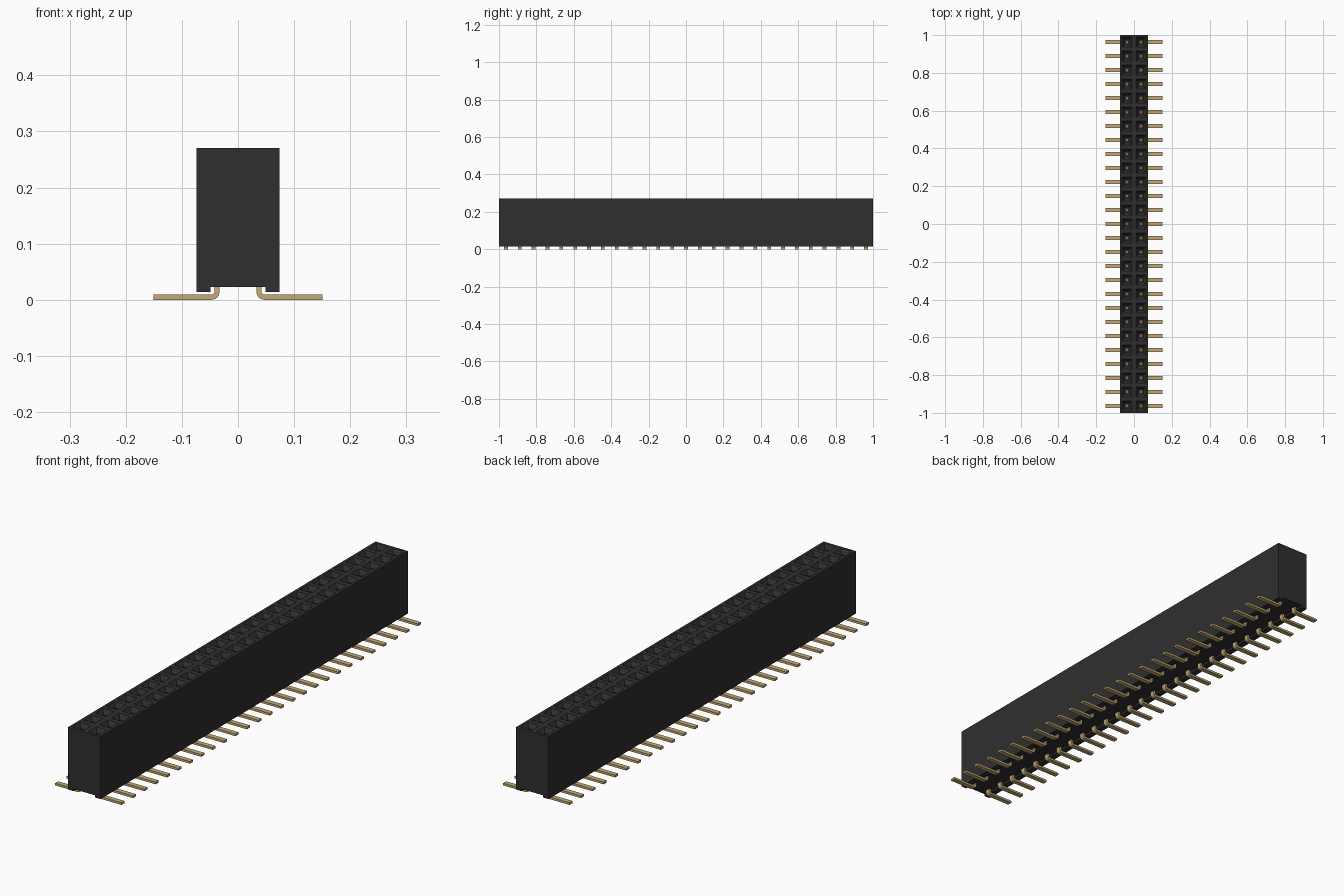
import bpy, bmesh, math

if "Cube" in bpy.data.objects:
    bpy.data.objects.remove(bpy.data.objects["Cube"])

ROWS = 27
PITCH = 2.0 / ROWS
HALF_W = PITCH
TOP = 0.27


def material(name, rgb):
    m = bpy.data.materials.new(name)
    m.diffuse_color = (*rgb, 1.0)
    m.use_nodes = True
    m.node_tree.nodes["Principled BSDF"].inputs["Base Color"].default_value = m.diffuse_color
    return m


def finish(bm, name, mat):
    me = bpy.data.meshes.new(name)
    bm.to_mesh(me)
    bm.free()
    me.materials.append(mat)
    ob = bpy.data.objects.new(name, me)
    bpy.context.collection.objects.link(ob)
    return ob


def extrude_profile(bm, pts, y0, y1, skip=()):
    """Prism along y from an x-z outline, leaving out the listed edges."""
    a = [bm.verts.new((x, y0, z)) for x, z in pts]
    b = [bm.verts.new((x, y1, z)) for x, z in pts]
    faces = [bm.faces.new(a), bm.faces.new(b[::-1])]
    n = len(pts)
    for i in range(n):
        if i not in skip:
            j = (i + 1) % n
            faces.append(bm.faces.new((a[i], b[i], b[j], a[j])))
    return faces


black = material("black_plastic", (0.028, 0.028, 0.028))
gold = material("gold_metal", (0.56, 0.40, 0.18))

row_y = [-1 + PITCH * (i + 0.5) for i in range(ROWS)]

# Housing: outline with a channel underneath, open at the top edge
bm = bmesh.new()
outline = [(-HALF_W, 0.014), (-0.049, 0.014), (-0.049, 0.023), (0.049, 0.023),
           (0.049, 0.014), (HALF_W, 0.014), (HALF_W, TOP), (-HALF_W, TOP)]
extrude_profile(bm, outline, -1, 1, skip=(6,))

# Socket openings: flat rim, tapered lead-in, square shaft and floor
rings = [(PITCH / 2, TOP), (0.026, TOP), (0.013, TOP - 0.018), (0.013, 0.15)]
for y in row_y:
    for x in (-PITCH / 2, PITCH / 2):
        loops = [[bm.verts.new((x + sx * h, y + sy * h, z))
                  for sx, sy in ((-1, -1), (1, -1), (1, 1), (-1, 1))]
                 for h, z in rings]
        for a, b in zip(loops, loops[1:]):
            for i in range(4):
                j = (i + 1) % 4
                bm.faces.new((a[i], a[j], b[j], b[i]))
        bm.faces.new(loops[-1])
finish(bm, "socket_housing", black)

# Bent surface-mount leg outline: flat foot, rounded bend, upright
T, R, CX = 0.009, 0.014, 0.047
arc = [math.pi * (1 + k / 12) for k in range(7)]
outer = [(CX + R * math.cos(t), R + R * math.sin(t)) for t in arc]
inner = [(CX + (R - T) * math.cos(t), R + (R - T) * math.sin(t)) for t in arc]
leg = [(0.033, 0.03)] + outer + [(0.151, 0.0), (0.151, T)] + inner[::-1] + [(0.042, 0.03)]

for side, name in ((1, "right_legs"), (-1, "left_legs")):
    bm = bmesh.new()
    for y in row_y:
        pts = [(side * x, z) for x, z in leg]
        extrude_profile(bm, pts[::side], y - 0.01, y + 0.01)
    ob = finish(bm, name, gold)
    bpy.context.view_layer.objects.active = ob
    ob.select_set(True)
    bpy.ops.object.shade_smooth_by_angle()
    ob.select_set(False)

# Contacts standing inside the sockets
bm = bmesh.new()
for y in row_y:
    for x in (-PITCH / 2, PITCH / 2):
        w = 0.006
        extrude_profile(bm, [(x - w, 0.15), (x + w, 0.15), (x + w, 0.225), (x - w, 0.225)],
                        y - 0.009, y + 0.009)
finish(bm, "socket_contacts", gold)
